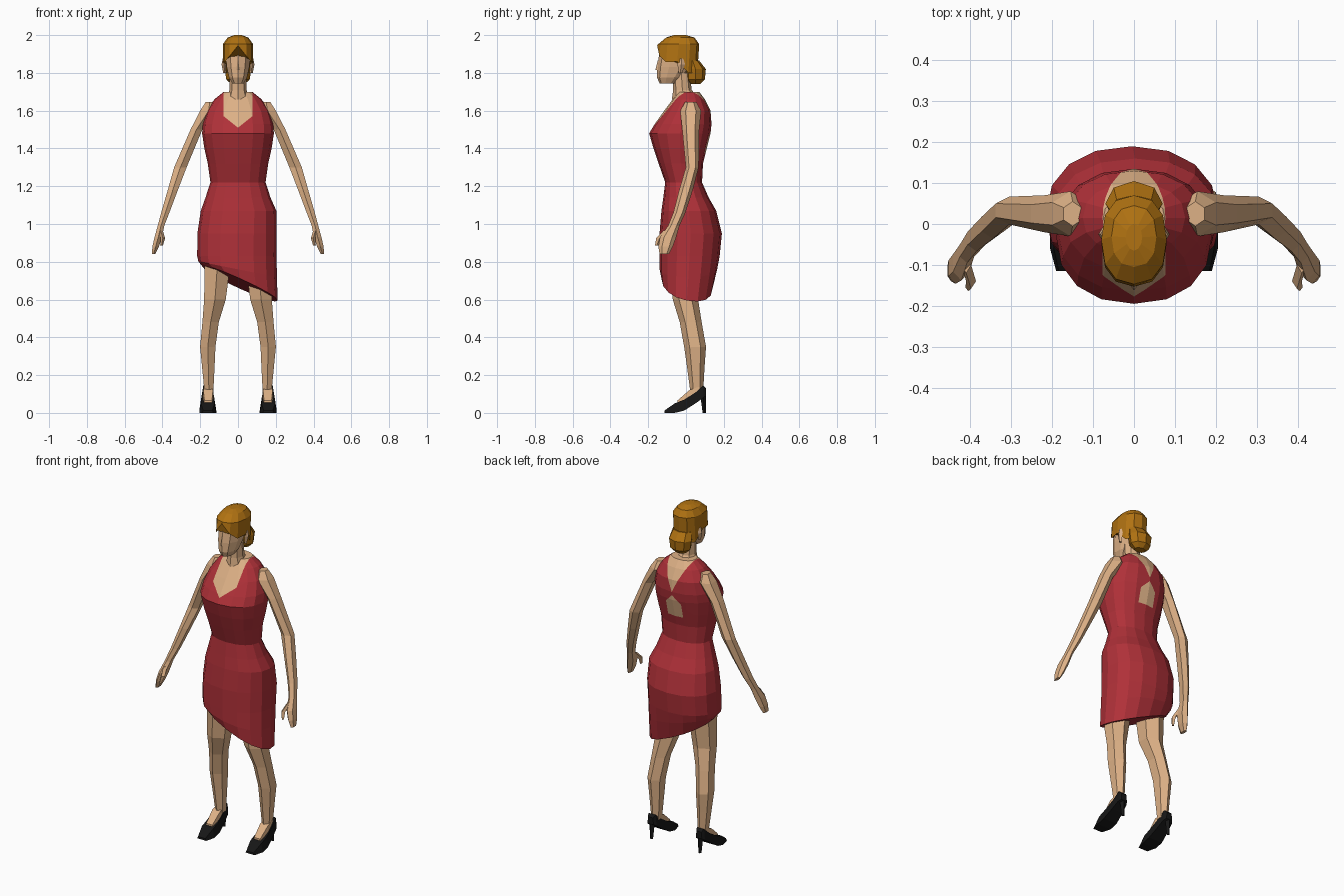
import bpy, bmesh, math
from mathutils import Vector


def material(name, rgb):
    m = bpy.data.materials.new(name)
    m.diffuse_color = (*rgb, 1)
    return m


SKIN = material("skin", (0.73, 0.44, 0.24))
RED = material("dress_red", (0.43, 0.03, 0.04))
HAIR = material("hair_gold", (0.44, 0.17, 0.006))
BLACK = material("shoe_black", (0.008, 0.008, 0.008))


def ring(cx, y0, y1, z, rx, n, p=1.0, zf=None):
    """Rounded cross-section spanning y0..y1; zf(x, y) may bend its height."""
    pts = []
    for i in range(n):
        a = 2 * math.pi * i / n - math.pi / 2
        c, s = math.cos(a), math.sin(a)
        x = cx + rx * math.copysign(abs(c) ** p, c)
        y = (y0 + y1) / 2 + (y1 - y0) / 2 * math.copysign(abs(s) ** p, s)
        pts.append((x, y, zf(x, y) if zf else z))
    return pts


def box_ring(cx, y, z0, z1, w):
    """Cross-section of a shoe or foot, narrower at the top."""
    return [(cx - w, y, z0), (cx + w, y, z0), (cx + w * 0.8, y, z1), (cx - w * 0.8, y, z1)]


def loft_bm(rings):
    bm = bmesh.new()
    vs = [[bm.verts.new(p) for p in r] for r in rings]
    n = len(vs[0])
    for a, b in zip(vs, vs[1:]):
        for i in range(n):
            j = (i + 1) % n
            bm.faces.new((a[i], a[j], b[j], b[i]))
    bm.faces.new(vs[0])
    bm.faces.new(vs[-1])
    bmesh.ops.recalc_face_normals(bm, faces=bm.faces)
    return bm


def finish(name, bm, *mats):
    me = bpy.data.meshes.new(name)
    bm.to_mesh(me)
    bm.free()
    for m in mats:
        me.materials.append(m)
    ob = bpy.data.objects.new(name, me)
    bpy.context.collection.objects.link(ob)
    return ob


def loft(name, rings, mat):
    return finish(name, loft_bm(rings), mat)


# Dress and upper body: slanted hem up to the shoulders
def hem(x, y):
    return max(0.59, 0.69 - 0.45 * x - 0.2 * y)


def low_hip(x, y):
    return 0.76 - 0.2 * x


body = [ring(0.012, -0.13, 0.14, 0, 0.198, 16, 0.9, hem),
        ring(-0.002, -0.14, 0.165, 0, 0.208, 16, 0.9, low_hip)]
for cx, y0, y1, z, rx in [
        (-0.006, -0.14, 0.178, 0.83, 0.21), (-0.005, -0.14, 0.19, 0.95, 0.21),
        (0.003, -0.13, 0.16, 1.07, 0.2), (0, -0.12, 0.12, 1.14, 0.172),
        (0, -0.11, 0.085, 1.22, 0.146), (0, -0.145, 0.09, 1.32, 0.16),
        (0, -0.172, 0.11, 1.40, 0.178), (0, -0.195, 0.13, 1.48, 0.19),
        (0, -0.165, 0.135, 1.53, 0.186), (0, -0.115, 0.13, 1.60, 0.166),
        (0, -0.07, 0.10, 1.66, 0.125), (0, -0.04, 0.07, 1.70, 0.075)]:
    body.append(ring(cx, y0, y1, z, rx, 16, 0.9))
bm = loft_bm(body)


def cut(front, x, z, dx, dz, zmin, zmax):
    """Cut a line, seen along y, into the front or back of the bodice on both halves."""
    for s in (1, -1):
        fs = []
        for f in bm.faces:
            c = f.calc_center_median()
            if (c.y < -0.02) == front and zmin < c.z < zmax and c.x * s > -0.001 and abs(c.x) < 0.12:
                fs.append(f)
        geom = set(fs)
        for f in fs:
            geom.update(f.edges)
            geom.update(f.verts)
        bmesh.ops.bisect_plane(bm, geom=list(geom), dist=1e-5,
                               plane_co=(x * s, 0, z), plane_no=Vector((dz * s, 0, -dx)).normalized())


cut(True, 0.0, 1.51, 1, 0.8, 1.48, 1.72)      # neckline point
cut(True, 0.077, 1.6, 0, 1, 1.48, 1.72)       # neckline sides
cut(False, 0.0, 1.53, 1, 2.2, 1.48, 1.72)     # back neckline
cut(False, 0.05, 1.4, 0, 1, 1.34, 1.53)       # back keyhole sides
cut(False, 0.0, 1.51, 1, -1, 1.40, 1.53)      # back keyhole top
cut(False, 0.0, 1.375, 1, 0, 1.32, 1.42)      # back keyhole bottom
for f in bm.faces:
    c = f.calc_center_median()
    ax = abs(c.x)
    if c.y < -0.02:
        bare = c.z > 1.51 + 0.8 * ax and ax < 0.077
    else:
        bare = c.z > 1.53 + 2.2 * ax
        bare = bare or (ax < 0.05 and 1.375 < c.z < 1.51 - ax)
    f.material_index = 1 if bare or c.z > 1.695 else 0
finish("dress_and_torso", bm, RED, SKIN)

# Neck and head
loft("neck", [ring(0, -0.075, 0.07, 1.66, 0.06, 8), ring(0, -0.068, 0.03, 1.71, 0.045, 8),
              ring(0, -0.07, 0.02, 1.80, 0.043, 8)], SKIN)
loft("head", [ring(0, -0.14, -0.05, 1.745, 0.032, 10), ring(0, -0.153, -0.01, 1.775, 0.05, 10),
              ring(0, -0.152, 0.03, 1.83, 0.063, 10), ring(0, -0.142, 0.05, 1.90, 0.07, 10),
              ring(0, -0.12, 0.04, 1.96, 0.055, 10)], SKIN)
loft("nose", [ring(0, -0.162, -0.13, 1.815, 0.012, 4), ring(0, -0.15, -0.13, 1.865, 0.006, 4)], SKIN)


# Hair: parted fringe, crown and low bun
def hairline(x, y):
    if y < -0.06:
        return 1.945 - 1.25 * abs(x)
    return 1.86 if y < -0.02 else 1.80


loft("hair", [ring(0, -0.153, 0.06, 0, 0.08, 12, 0.85, hairline),
              ring(0, -0.147, 0.07, 1.952, 0.08, 12, 0.85),
              ring(0, -0.105, 0.045, 1.987, 0.055, 12, 0.85),
              ring(0, -0.065, 0.0, 2.0, 0.02, 12)], HAIR)
loft("hair_bun", [ring(0, 0.025, 0.075, 1.74, 0.035, 8), ring(0, 0.0, 0.1, 1.765, 0.062, 8),
                  ring(0, -0.005, 0.105, 1.82, 0.07, 8), ring(0, 0.0, 0.07, 1.865, 0.06, 8)], HAIR)

ARM = [(0.15, 0.025, 1.645, 0.025, 0.03), (0.155, 0.025, 1.60, 0.052, 0.055),
       (0.22, 0.025, 1.50, 0.036, 0.045), (0.305, 0.033, 1.30, 0.038, 0.034),
       (0.345, 0.0, 1.18, 0.031, 0.036), (0.385, -0.035, 1.06, 0.025, 0.032),
       (0.408, -0.065, 0.99, 0.02, 0.03), (0.422, -0.095, 0.93, 0.023, 0.043),
       (0.436, -0.108, 0.88, 0.02, 0.038), (0.447, -0.115, 0.84, 0.01, 0.025)]
THUMB = [(0.41, -0.10, 0.965, 0.012, 0.02), (0.398, -0.14, 0.925, 0.012, 0.018),
         (0.405, -0.155, 0.885, 0.007, 0.009)]
LEG = [(0.105, 0.0, 0.84, 0.082, 0.09), (0.122, -0.003, 0.60, 0.066, 0.067),
       (0.145, 0.025, 0.48, 0.05, 0.058), (0.16, 0.048, 0.35, 0.047, 0.058),
       (0.157, 0.052, 0.24, 0.038, 0.046), (0.154, 0.057, 0.11, 0.027, 0.034)]
SHOE = [(-0.115, 0, 0.012, 0.03), (-0.06, 0, 0.05, 0.045), (-0.01, 0.012, 0.07, 0.045),
        (0.05, 0.05, 0.108, 0.037), (0.092, 0.08, 0.145, 0.03), (0.107, 0.09, 0.13, 0.02)]
FOOT = [(-0.045, 0.03, 0.066, 0.025), (0.02, 0.06, 0.122, 0.032), (0.075, 0.08, 0.14, 0.027)]


def limb(name, rows, s, n):
    loft(name, [ring(s * x, y - ry, y + ry, z, rx, n) for x, y, z, rx, ry in rows], SKIN)


# Paired parts: arms, ears, legs, feet and heeled shoes
for s, side in ((-1, "left"), (1, "right")):
    limb(side + "_arm", ARM, s, 6)
    limb(side + "_thumb", THUMB, s, 4)
    limb(side + "_ear", [(0.07, -0.03, 1.80, 0.008, 0.01), (0.075, -0.025, 1.845, 0.012, 0.02),
                         (0.073, -0.025, 1.875, 0.008, 0.014)], s, 4)
    limb(side + "_leg", LEG, s, 6)
    loft(side + "_foot", [box_ring(s * 0.158, *r) for r in FOOT], SKIN)
    loft(side + "_shoe", [box_ring(s * 0.16, *r) for r in SHOE], BLACK)
    loft(side + "_heel", [ring(s * 0.16, 0.088, 0.106, 0.0, 0.01, 4),
                          ring(s * 0.16, 0.075, 0.107, 0.10, 0.018, 4)], BLACK)
